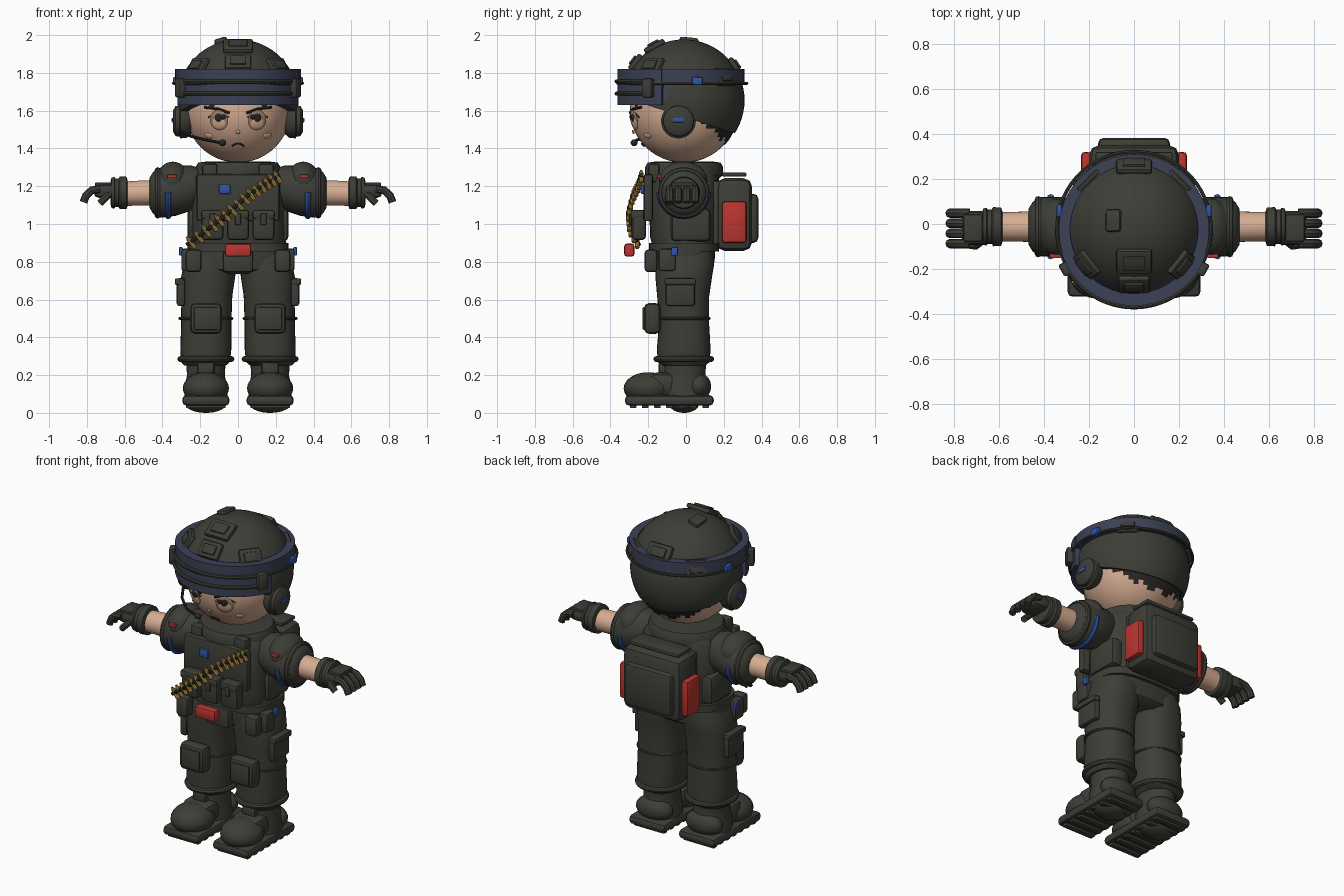
import bpy, bmesh, math
from mathutils import Matrix, Vector

if "Cube" in bpy.data.objects:
    bpy.data.objects.remove(bpy.data.objects["Cube"])


def material(name, *rgb):
    m = bpy.data.materials.new(name)
    m.use_nodes = True
    m.diffuse_color = (*rgb, 1)
    node = m.node_tree.nodes["Principled BSDF"]
    node.inputs["Base Color"].default_value = (*rgb, 1)
    node.inputs["Roughness"].default_value = 0.8
    return m


CLOTH = material("dark_olive_cloth", .047, .048, .038)
SLATE = material("slate_blue", .045, .052, .09)
SKIN = material("skin", .68, .42, .29)
TAN = material("eye_tan", .36, .22, .15)
INK = material("hair_black", .02, .02, .019)
PINK = material("cheek_pink", .75, .38, .28)
RED = material("red", .5, .035, .028)
BLUE = material("blue", .03, .09, .4)
BRASS = material("brass", .42, .24, .05)
SIDES = ((1, "left"), (-1, "right"))


def make(name, bm, *mats):
    bmesh.ops.recalc_face_normals(bm, faces=bm.faces)
    me = bpy.data.meshes.new(name)
    bm.to_mesh(me)
    bm.free()
    ob = bpy.data.objects.new(name, me)
    bpy.context.collection.objects.link(ob)
    for m in mats:
        me.materials.append(m)
    return ob


def box(name, c, size, mat=CLOTH, bev=.015, rot=Matrix()):
    bm = bmesh.new()
    bmesh.ops.create_cube(bm, size=1)
    bmesh.ops.scale(bm, vec=size, verts=bm.verts)
    bmesh.ops.bevel(bm, geom=bm.edges[:], offset=min(bev, min(size) * .4), segments=2, profile=.5, affect='EDGES')
    bm.transform(Matrix.Translation(c) @ rot)
    return make(name, bm, mat)


def ball(name, c, r, mat=CLOTH, rot=Matrix(), u=28, v=16):
    bm = bmesh.new()
    bmesh.ops.create_uvsphere(bm, u_segments=u, v_segments=v, radius=1)
    bmesh.ops.scale(bm, vec=r, verts=bm.verts)
    bm.transform(Matrix.Translation(c) @ rot)
    return make(name, bm, mat)


def loft(name, rings, mat=CLOTH, axis='Z', p=2, n=32):
    """Rings are (position, centre a, centre b, radius a, radius b) along the axis."""
    bm = bmesh.new()
    loops = []
    for t, ca, cb, ra, rb in rings:
        loop = []
        for i in range(n):
            co, si = math.cos(math.tau * i / n), math.sin(math.tau * i / n)
            a = ca + ra * math.copysign(abs(co) ** (2 / p), co)
            b = cb + rb * math.copysign(abs(si) ** (2 / p), si)
            loop.append(bm.verts.new((a, b, t) if axis == 'Z' else (t, a, b)))
        loops.append(loop)
    for l0, l1 in zip(loops, loops[1:]):
        for i in range(n):
            bm.faces.new((l0[i], l0[i - 1], l1[i - 1], l1[i]))
    bm.faces.new(loops[0])
    bm.faces.new(loops[-1])
    return make(name, bm, mat)


def tube(name, pts, r, mat=CLOTH, closed=False):
    cu = bpy.data.curves.new(name, 'CURVE')
    cu.dimensions = '3D'
    cu.bevel_depth, cu.bevel_resolution, cu.use_fill_caps = r, 2, True
    sp = cu.splines.new('POLY')
    sp.points.add(len(pts) - 1)
    for q, co in zip(sp.points, pts):
        q.co = (*co, 1)
    sp.use_cyclic_u = closed
    ob = bpy.data.objects.new(name, cu)
    bpy.context.collection.objects.link(ob)
    cu.materials.append(mat)
    bpy.ops.object.select_all(action='DESELECT')
    ob.select_set(True)
    bpy.context.view_layer.objects.active = ob
    bpy.ops.object.convert(target='MESH')
    return ob


def arc(c, r, a0, a1, n, plane='XY'):
    pts = []
    for i in range(n):
        a = math.radians(a0 + (a1 - a0) * i / (n - 1))
        u, v = r * math.cos(a), r * math.sin(a)
        pts.append(Vector(c) + Vector((u, v, 0) if plane == 'XY' else (0, u, v)))
    return pts


def band(name, c, r, depth, z0, z1, a0, a1, mat, n=48):
    """Upright curved strip with a rectangular section."""
    bm = bmesh.new()
    rows = []
    for outer, inner in zip(arc(c, r, a0, a1, n), arc(c, r - depth, a0, a1, n)):
        rows.append([bm.verts.new((q.x, q.y, z)) for q, z in ((outer, z0), (outer, z1), (inner, z1), (inner, z0))])
    for p, q in zip(rows, rows[1:]):
        for i in range(4):
            bm.faces.new((p[i], p[i - 1], q[i - 1], q[i]))
    bm.faces.new(rows[0])
    bm.faces.new(rows[-1])
    return make(name, bm, mat)


# Head and hair
HEAD, HR = Vector((0, -.012, 1.605)), .28
ball("head", HEAD, (HR, HR + .005, HR), SKIN, u=40, v=24)
bm = bmesh.new()
bmesh.ops.create_uvsphere(bm, u_segments=56, v_segments=36, radius=HR + .008)
bm.transform(Matrix.Translation(HEAD))


def hairless(f):
    q = f.calc_center_median()
    jag = .014 * math.sin(13 * math.atan2(q.y, q.x))
    return q.z < 1.63 - .21 * max(0, min(1, q.y / .22)) + jag


bmesh.ops.delete(bm, geom=[f for f in bm.faces if hairless(f)], context='FACES')
make("hair", bm, INK)


# Face details laid on the head
def on_face(x, z, off=.004):
    d = Vector((x, 0, z - HEAD.z))
    d.y = -math.sqrt(HR ** 2 - d.length_squared)
    d.normalize()
    return HEAD + Vector((d.x * (HR + off), d.y * (HR + .005 + off), d.z * (HR + off))), d.to_track_quat('Z', 'Y').to_matrix().to_4x4()


def patch(name, x, z, rx, rz, mat, off=.002):
    c, rot = on_face(x, z, off)
    ball(name, c, (rx, rz, .006), mat, rot, 20, 8)


def face_line(name, pts, r, mat=INK):
    tube(name, [on_face(x, z)[0] for x, z in pts], r, mat)


for s, side in SIDES:
    patch(side + "_eye", s * .1, 1.55, .052, .055, TAN, .003)
    patch(side + "_eye_shine", s * .1, 1.535, .038, .032, SKIN, .006)
    patch(side + "_iris", s * .1, 1.562, .022, .024, INK, .008)
    patch(side + "_iris_mark", s * .075, 1.568, .014, .013, INK, .009)
    patch(side + "_cheek", s * .155, 1.468, .028, .016, PINK)
    face_line(side + "_brow", [(s * .045, 1.588), (s * .1, 1.608), (s * .175, 1.618)], .007)
    face_line(side + "_lash", [(s * .05, 1.565), (s * .075, 1.588), (s * .12, 1.59), (s * .155, 1.565)], .004)
patch("nose", 0, 1.49, .012, .012, SKIN, .008)
face_line("mouth", [(-.03, 1.415), (-.012, 1.427), (.012, 1.427), (.03, 1.415)], .005)

# Helmet shell with a coloured belt
HC, HS = Vector((0, -.012, 1.655)), Vector((.32, .322, .322))
bm = bmesh.new()
bmesh.ops.create_uvsphere(bm, u_segments=48, v_segments=32, radius=1)
bmesh.ops.scale(bm, vec=HS, verts=bm.verts)
bm.transform(Matrix.Translation(HC))
for z in (1.74, 1.82):
    bmesh.ops.bisect_plane(bm, geom=bm.verts[:] + bm.edges[:] + bm.faces[:], plane_co=(0, 0, z), plane_no=(0, 0, 1))
cut = bmesh.ops.bisect_plane(bm, geom=bm.verts[:] + bm.edges[:] + bm.faces[:], plane_co=(0, -.24, 1.64),
                             plane_no=(0, -.32, -1), clear_outer=True)
bmesh.ops.edgeloop_fill(bm, edges=[e for e in cut["geom_cut"] if isinstance(e, bmesh.types.BMEdge)])
for f in bm.faces:
    q = f.calc_center_median()
    f.material_index = int(1.74 < q.z < 1.82 or (1.64 < q.z < 1.82 and q.y < -.1))
make("helmet", bm, CLOTH, SLATE)

# Goggle band, strap and frame
RC = (0, -.025, 0)
band("helmet_ring", RC, .334, .05, 1.742, 1.82, 0, 360, SLATE, 64)
band("goggle_lens", RC, .338, .03, 1.63, 1.82, 198, 342, SLATE)
tube("goggle_strap", arc((0, -.02, 1.745), .342, 0, 354, 60), .008, closed=True)
for z in (1.69, 1.755):
    tube("goggle_rim", arc((0, -.025, z), .343, 210, 330, 30), .011)
for s, side in SIDES:
    box(side + "_goggle_clip", (s * .305, -.2, 1.72), (.04, .06, .1), bev=.01, rot=Matrix.Rotation(-s * .5, 4, 'Z'))
    box(side + "_helmet_clip", (s * .332, .06, 1.757), (.025, .055, .04), BLUE, .006)

# Raised helmet panels
for x, y, w, h in ((0, .255, .16, .1), (.21, .2, .13, .1), (-.21, .2, .13, .1), (.21, -.18, .13, .1),
                   (-.21, -.18, .13, .1), (0, -.165, .16, .12), (0, -.265, .14, .1), (-.09, .015, .1, .07)):
    d = Vector((x, y - HC.y, 0))
    d.z = math.sqrt(max(.01, HS.z ** 2 - d.length_squared))
    d.normalize()
    rot = d.to_track_quat('Z', 'Y').to_matrix().to_4x4() @ Matrix.Rotation(.3 if h < .1 else 0, 4, 'Z')
    box("helmet_panel", HC + d * .326, (w, h, .03), bev=.012, rot=rot)
    if h >= .1:
        box("helmet_panel_pad", HC + d * .342, (w * .62, h * .55, .018), bev=.006, rot=rot)

# Headset
for s, side in SIDES:
    loft(side + "_ear_cup", [(s * x, -.04, 1.545, r, r) for x, r in
                             ((.25, .07), (.27, .088), (.305, .092), (.31, .082), (.33, .08), (.345, .055))], axis='X')
    box(side + "_ear_mark", (s * .345, -.04, 1.55), (.012, .06, .024), BLUE, .004)
tube("microphone_arm", [(-.31, -.09, 1.49), (-.25, -.19, 1.465), (-.17, -.26, 1.445), (-.09, -.275, 1.43)], .008, INK)
ball("microphone", (-.082, -.275, 1.43), (.02, .018, .018), INK, u=14, v=10)

# Torso, collar and hips
loft("torso", [(z, 0, -.01, rx, ry) for z, rx, ry in
               ((.86, .23, .16), (.93, .25, .18), (1.1, .245, .185), (1.24, .24, .185), (1.3, .2, .165), (1.32, .14, .12))], p=3)
loft("collar", [(z, 0, -.01, r, r * .92) for z, r in ((1.24, .2), (1.26, .225), (1.3, .225), (1.325, .21), (1.33, .17))])
loft("hips", [(z, 0, -.01, rx, ry) for z, rx, ry in ((.735, .15, .12), (.76, .25, .155), (.84, .275, .165), (.92, .25, .16))], p=2.6)
loft("belt", [(z, 0, -.01, .268, .185) for z in (.855, .9)], p=3)
box("chest_plate", (0, -.2, 1.14), (.44, .05, .25))
box("chest_radio", (-.07, -.23, 1.185), (.06, .02, .05), BLUE, .006)
box("buckle_pouch", (0, -.3, .862), (.14, .055, .07), RED)
box("front_flap", (0, -.18, .8), (.16, .06, .11))
for x in (-.135, 0, .135):
    box("chest_pouch", (x, -.25, .995), (.115, .075, .16), bev=.02)
    box("chest_pouch_flap", (x, -.255, 1.05), (.12, .08, .05))
    box("pouch_tab", (x, -.295, 1.025), (.03, .012, .06), bev=.004)
for s, side in SIDES:
    box(side + "_waist_pouch", (s * .222, .025, .995), (.09, .21, .175), bev=.025)
    box(side + "_vest_strap", (s * .15, -.17, 1.27), (.08, .06, .1))
    box(side + "_hip_pouch", (s * .235, -.185, .805), (.085, .07, .12), bev=.02)
    box(side + "_belt_pouch", (s * .27, -.1, .81), (.06, .09, .12))
    box(side + "_hip_clip", (s * .302, -.06, .855), (.02, .035, .045), BLUE, .005)

# Ammunition belt
path = [Vector(q) for q in ((-.27, -.25, .89), (-.15, -.3, .98), (-.05, -.305, 1.06), (.05, -.28, 1.15), (.14, -.25, 1.21), (.22, -.235, 1.26))]
tube("bandolier_strap", path, .012, INK)
for a, b in zip(path, path[1:]):
    across = (b - a).cross(Vector((0, 1, 0))).normalized()
    for k in range(3):
        q = a.lerp(b, (k + .5) / 3)
        tube("cartridge", [q - across * .038, q + across * .024], .0125, BRASS)
        tube("cartridge_tip", [q + across * .024, q + across * .036], .007, BRASS)

# Backpack
box("backpack", (0, .255, 1.05), (.4, .19, .385), bev=.045)
box("backpack_pocket", (0, .345, 1.03), (.32, .075, .26), bev=.025)
box("backpack_flap", (0, .255, 1.262), (.34, .13, .022), bev=.008)
box("backpack_frame", (0, .17, 1.06), (.36, .06, .34))
for s, side in SIDES:
    box(side + "_backpack_panel", (s * .212, .255, 1.01), (.045, .13, .22), RED)

# Arms and gloves
for s, side in SIDES:
    def arm(name, rings, mat=CLOTH):
        loft(side + name, [(s * x, -.012, z, r, r) for x, z, r in rings], mat, 'X')

    arm("_sleeve", ((.18, 1.2, .09), (.25, 1.19, .12), (.33, 1.175, .132), (.41, 1.165, .132), (.45, 1.165, .11), (.468, 1.165, .08)))
    ball(side + "_shoulder_pad", (s * .345, -.015, 1.23), (.088, .128, .1))
    tube(side + "_sleeve_hem", arc((s * .425, -.012, 1.165), .12, 0, 345, 24, 'YZ'), .016, closed=True)
    tube(side + "_sleeve_band", arc((s * .37, -.012, 1.17), .128, 180, 360, 18, 'YZ'), .017, BLUE)
    box(side + "_shoulder_tag", (s * .35, -.142, 1.252), (.05, .02, .018), RED, .005)
    arm("_forearm", ((.44, 1.165, .068), (.53, 1.163, .066), (.62, 1.16, .064)), SKIN)
    arm("_glove_cuff", ((.585, 1.165, .07), (.59, 1.165, .085), (.625, 1.165, .087), (.632, 1.165, .076),
                        (.65, 1.165, .076), (.655, 1.165, .084), (.67, 1.165, .08), (.675, 1.165, .06)))
    box(side + "_palm", (s * .705, -.018, 1.175), (.12, .15, .075), bev=.03)
    box(side + "_knuckle_guard", (s * .715, -.018, 1.21), (.085, .12, .02), bev=.008)
    for k in range(4):
        y = -.087 + .045 * k
        tube(side + "_finger", [(s * .73, y, 1.185), (s * .775, y, 1.178), (s * .805, y, 1.15), (s * .818, y, 1.115)], .021)
    tube(side + "_thumb", [(s * .68, -.075, 1.16), (s * .705, -.095, 1.135), (s * .73, -.09, 1.11)], .02)

# Legs and boots
for s, side in SIDES:
    x = s * .17
    loft(side + "_leg", [(z, s * cx, cy, rx, ry) for z, cx, cy, rx, ry in (
        (.25, .175, -.012, .11, .115), (.27, .172, -.012, .13, .138), (.34, .17, -.012, .135, .142), (.48, .168, -.01, .133, .132),
        (.62, .165, -.015, .135, .138), (.72, .158, -.012, .143, .15), (.8, .145, -.005, .14, .155), (.88, .13, -.005, .12, .14))], p=2.3)
    tube(side + "_trouser_cuff", [Vector((x, -.012, .285)) + Vector((math.cos(a) * .135, math.sin(a) * .145, 0))
                                  for a in (math.tau * i / 36 for i in range(36))], .016, closed=True)
    box(side + "_knee_pad", (x, -.178, .5), (.17, .09, .165), bev=.03)
    box(side + "_knee_plate", (x, -.222, .5), (.125, .014, .12), bev=.005)
    tube(side + "_knee_strap", [Vector((x, -.012, .5)) + Vector((math.cos(a) * .138, math.sin(a) * .135, 0))
                                for a in (math.tau * i / 30 for i in range(30))], .008, closed=True)
    box(side + "_thigh_pocket", (s * .302, -.03, .64), (.045, .155, .15))
    box(side + "_thigh_flap", (s * .312, -.03, .695), (.045, .165, .035), bev=.008)
    loft(side + "_boot_shaft", [(z, x, -.01, r, r * 1.12) for z, r in ((.07, .115), (.15, .11), (.2, .1), (.27, .105))])
    ball(side + "_boot_toe", (x, -.2, .13), (.122, .13, .085))
    box(side + "_boot_instep", (x, -.12, .15), (.19, .16, .13), bev=.045)
    box(side + "_boot_tongue", (x, -.12, .235), (.09, .05, .08))
    ball(side + "_boot_heel", (x, .065, .14), (.118, .068, .072))
    box(side + "_sole", (x, -.088, .066), (.25, .47, .055), bev=.022)
    ball(side + "_sole_core", (x, -.01, .05), (.11, .08, .05))
    for k in range(7):
        box(side + "_tread", (x, -.28 + .064 * k, .036), (.21, .034, .022), bev=.005)

# Smooth rounded surfaces while keeping edges crisp
bpy.ops.object.select_all(action='DESELECT')
for ob in bpy.context.scene.objects:
    if ob.type == 'MESH':
        ob.select_set(True)
        bpy.context.view_layer.objects.active = ob
bpy.ops.object.shade_smooth_by_angle(angle=math.radians(40))
